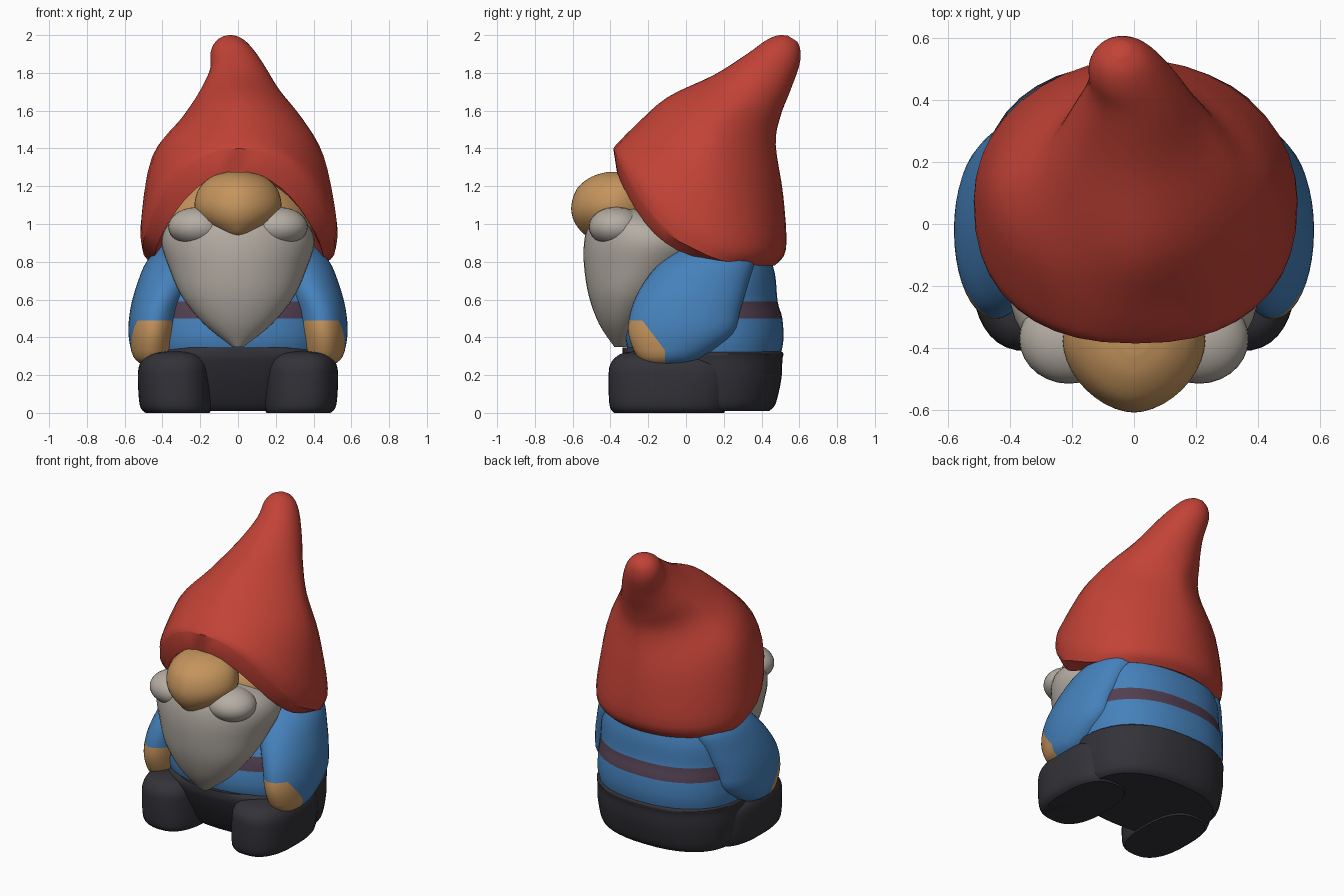
import bpy, bmesh, math
from mathutils import Vector

if "Cube" in bpy.data.objects:
    bpy.data.objects.remove(bpy.data.objects["Cube"])

SEG = 40


def material(name, rgb):
    m = bpy.data.materials.new(name)
    m.diffuse_color = (*rgb, 1)
    m.use_nodes = True
    m.node_tree.nodes["Principled BSDF"].inputs["Base Color"].default_value = m.diffuse_color
    return m


RED = material("hat red", (0.54, 0.055, 0.037))
BLUE = material("coat blue", (0.06, 0.22, 0.50))
SKIN = material("skin tan", (0.56, 0.30, 0.11))
BEARD = material("beard grey", (0.46, 0.42, 0.37))
DARK = material("trouser charcoal", (0.032, 0.032, 0.040))
BELT = material("belt plum", (0.085, 0.05, 0.08))


def ring(cx, rx, yf, zf, yb, zb, sq=1.0, sq_back=None):
    """Tilted oval from a front point (yf, zf) to a back point (yb, zb); sq < 1 is boxier."""
    pts = []
    for i in range(SEG):
        a = math.tau * i / SEG
        s, c = math.sin(a), math.cos(a)
        e = sq_back if sq_back and c < 0 else sq
        s = math.copysign(abs(s) ** e, s)
        c = math.copysign(abs(c) ** e, c)
        t = (1 - c) / 2
        pts.append(Vector((cx + rx * s, yf + (yb - yf) * t, zf + (zb - zf) * t)))
    return pts


def smooth_rings(rings, steps=4):
    """Catmull-Rom interpolation through the rings."""
    out, n = [], len(rings)
    for k in range(n - 1):
        quad = [rings[max(0, min(n - 1, k + d))] for d in (-1, 0, 1, 2)]
        for j in range(steps):
            t = j / steps
            out.append([0.5 * (2 * b + (c - a) * t + (2 * a - 5 * b + 4 * c - d) * t * t
                               + (3 * b - a - 3 * c + d) * t ** 3)
                        for a, b, c, d in zip(*quad)])
    return out + [rings[-1]]


def finish(bm, name, mats, rule=None, cuts=()):
    for co, no in cuts:
        bmesh.ops.bisect_plane(bm, geom=bm.verts[:] + bm.edges[:] + bm.faces[:],
                               plane_co=co, plane_no=no)
    bmesh.ops.recalc_face_normals(bm, faces=bm.faces)
    if rule:
        for f in bm.faces:
            f.material_index = rule(f.calc_center_median())
    me = bpy.data.meshes.new(name)
    bm.to_mesh(me)
    bm.free()
    for m in mats:
        me.materials.append(m)
    me.shade_smooth()
    me.set_sharp_from_angle(angle=math.radians(38))
    ob = bpy.data.objects.new(name, me)
    bpy.context.collection.objects.link(ob)
    return ob


def loft(name, rings, mats, rule=None, cuts=()):
    bm = bmesh.new()
    rows = [[bm.verts.new(p) for p in r] for r in rings]
    for lo, hi in zip(rows, rows[1:]):
        for i in range(SEG):
            j = (i + 1) % SEG
            bm.faces.new((lo[i], lo[j], hi[j], hi[i]))
    for row in (rows[0], rows[-1]):
        centre = bm.verts.new(sum((v.co for v in row), Vector()) / SEG)
        for i in range(SEG):
            bm.faces.new((row[i], row[(i + 1) % SEG], centre))
    return finish(bm, name, mats, rule, cuts)


def level_loft(name, rows, mats, rule=None, sq=1.0, side=1, cuts=()):
    """Rows of (z, centre x, half width, front y, back y)."""
    rings = [ring(side * cx, rx, yf, z, yb, z, sq) for z, cx, rx, yf, yb in rows]
    return loft(name, smooth_rings(rings), mats, rule, cuts)


def ball(name, centre, radii, mat):
    bm = bmesh.new()
    bmesh.ops.create_uvsphere(bm, u_segments=28, v_segments=18, radius=1)
    for v in bm.verts:
        v.co = Vector(a * b + c for a, b, c in zip(v.co, radii, centre))
    return finish(bm, name, [mat])


# Hat: brim edge swoops from high front to low back, thick lip, bent tip
def brim(rx, yf, yb, rise, power, low=0.78):
    pts = ring(0.005, rx, yf, 0, yb, 0, 0.85, 1.0)
    for i, p in enumerate(pts):
        p.z = low + rise * ((1 + math.cos(math.tau * i / SEG)) / 2) ** power
    return pts


outer = [brim(0.51, -0.385, 0.47, 0.62, 2.8),
         brim(0.52, -0.36, 0.53, 0.56, 2.2, 0.87)]
hat = outer + [ring(*r) for r in (
    (0.00, 0.46, -0.27, 1.52, 0.515, 1.15, 1.1, 1.12),
    (0.02, 0.325, -0.10, 1.67, 0.475, 1.42, 1.2),
    (0.01, 0.22, 0.15, 1.79, 0.50, 1.57, 1.08),
    (0.00, 0.15, 0.33, 1.905, 0.55, 1.70),
    (-0.03, 0.115, 0.42, 1.97, 0.60, 1.84),
    (-0.04, 0.075, 0.485, 1.998, 0.605, 1.92),
    (-0.04, 0.025, 0.54, 1.997, 0.59, 1.965))]
inside = [ring(0, 0.3, -0.2, 1.25, 0.3, 1.2), brim(0.445, -0.365, 0.44, 0.49, 3.3)]
loft("hat", inside + smooth_rings(hat), [RED])

# Head and wedge-shaped nose
ball("head", (0, 0.03, 1.0), (0.395, 0.37, 0.28), SKIN)
level_loft("nose", [
    (0.932, 0, 0.05, -0.50, -0.28), (0.95, 0, 0.11, -0.545, -0.20),
    (1.02, 0, 0.20, -0.595, -0.16), (1.10, 0, 0.23, -0.607, -0.15),
    (1.19, 0, 0.205, -0.575, -0.15), (1.25, 0, 0.14, -0.50, -0.18),
    (1.275, 0, 0.06, -0.42, -0.24)], [SKIN], sq=1.12)

# Beard wrapping back round the jaw, with moustache lobes
level_loft("beard", [
    (0.35, 0, 0.03, -0.38, -0.31), (0.47, 0, 0.18, -0.46, -0.22),
    (0.62, 0, 0.30, -0.515, -0.08), (0.78, 0, 0.37, -0.54, 0.08),
    (0.90, 0, 0.405, -0.54, 0.14), (0.99, 0, 0.375, -0.52, 0.06),
    (1.05, 0, 0.29, -0.48, -0.08), (1.08, 0, 0.20, -0.44, -0.2)], [BEARD])

# Coat with a belt band coloured by height
level_loft("coat", [
    (0.26, 0, 0.47, -0.28, 0.49), (0.38, 0, 0.49, -0.32, 0.515),
    (0.50, 0, 0.485, -0.31, 0.51), (0.59, 0, 0.475, -0.28, 0.485),
    (0.74, 0, 0.455, -0.20, 0.47), (0.90, 0, 0.38, -0.10, 0.42)],
    [BLUE, BELT], lambda p: int(0.50 < p.z < 0.59), sq=0.88)

# Hips and seat
level_loft("hips", [
    (0.01, 0, 0.43, -0.18, 0.44), (0.05, 0, 0.46, -0.22, 0.475),
    (0.18, 0, 0.485, -0.29, 0.505), (0.28, 0, 0.49, -0.33, 0.51),
    (0.32, 0, 0.485, -0.335, 0.512), (0.345, 0, 0.40, -0.335, 0.45)], [DARK], sq=0.85)

# Sleeve and hand share one form, cut at the cuff; the hand is the low front part
CUFF = [((0, 0, 0.49), (0, 0, 1)), ((0, 0, 0.33), (0, 0, 1)),
        ((0, -0.11, 0), (0, 1, 0)), ((0, -0.11, 0.33), (0, 1, 0.76))]


def is_hand(p):
    return int(p.z < 0.49 and p.y < -0.11 - 0.76 * max(0, p.z - 0.33))


for side, label in ((-1, "left"), (1, "right")):
    ball(label + "_moustache", (side * 0.21, -0.37, 0.985), (0.16, 0.145, 0.105), BEARD)
    level_loft(label + "_arm", [
        (0.25, 0.45, 0.05, -0.20, 0.00), (0.30, 0.455, 0.10, -0.26, 0.10),
        (0.42, 0.45, 0.13, -0.305, 0.25), (0.55, 0.43, 0.14, -0.29, 0.29),
        (0.68, 0.38, 0.155, -0.23, 0.33), (0.80, 0.33, 0.155, -0.13, 0.36),
        (0.88, 0.30, 0.11, 0.00, 0.32)], [BLUE, SKIN], is_hand, side=side, cuts=CUFF)
    level_loft(label + "_leg", [
        (0.00, 0.32, 0.17, -0.38, 0.20), (0.04, 0.33, 0.19, -0.405, 0.22),
        (0.18, 0.335, 0.195, -0.41, 0.24), (0.26, 0.335, 0.185, -0.40, 0.22),
        (0.31, 0.335, 0.14, -0.35, 0.12), (0.325, 0.335, 0.05, -0.28, 0.00)],
        [DARK], sq=0.78, side=side)
